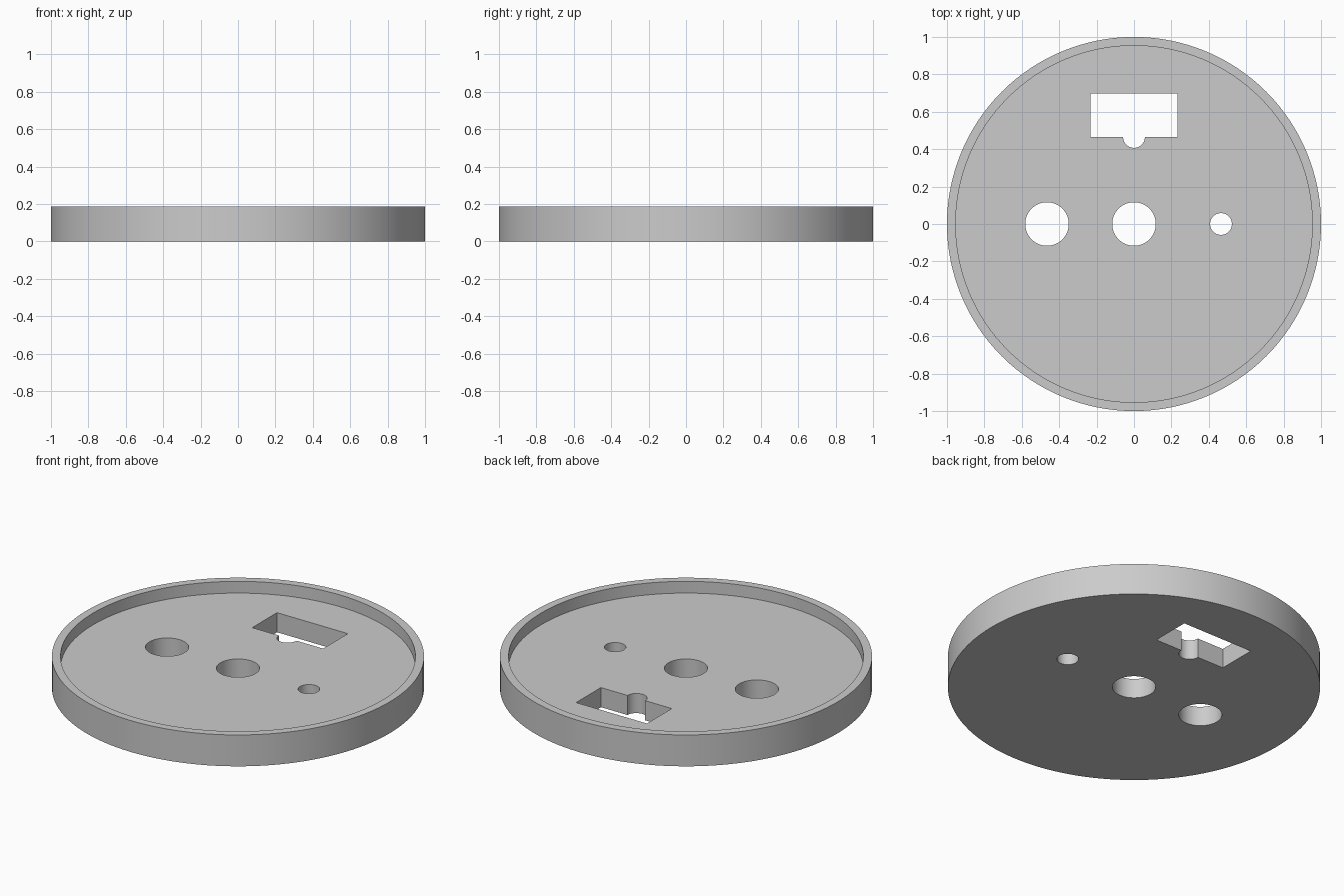
import bpy

# Remove the default cube if present
cube = bpy.data.objects.get("Cube")
if cube:
    bpy.data.objects.remove(cube, do_unlink=True)

UNIT = 2 / 86          # the disc is 86 design units across
HEIGHT, FLOOR = 8, 5   # rim height and floor thickness in design units


def cylinder(name, radius, bottom, top, x=0, y=0, sides=64):
    bpy.ops.mesh.primitive_cylinder_add(
        vertices=sides, radius=radius * UNIT, depth=(top - bottom) * UNIT,
        location=(x * UNIT, y * UNIT, (bottom + top) / 2 * UNIT))
    obj = bpy.context.object
    obj.name = name
    return obj


def box(name, width, depth, bottom, top, x, y):
    bpy.ops.mesh.primitive_cube_add(
        size=1, location=(x * UNIT, y * UNIT, (bottom + top) / 2 * UNIT))
    obj = bpy.context.object
    obj.name = name
    obj.scale = (width * UNIT, depth * UNIT, (top - bottom) * UNIT)
    bpy.ops.object.transform_apply(location=False, rotation=False, scale=True)
    return obj


def cut(target, cutter):
    cutter.hide_render = True
    mod = target.modifiers.new(cutter.name, "BOOLEAN")
    mod.operation, mod.solver, mod.object = "DIFFERENCE", "EXACT", cutter
    bpy.ops.object.select_all(action="DESELECT")
    target.select_set(True)
    bpy.context.view_layer.objects.active = target
    bpy.ops.object.modifier_apply(modifier=mod.name)
    bpy.data.objects.remove(cutter, do_unlink=True)


# Grey material
grey = bpy.data.materials.new("plain grey")
grey.use_nodes = True
colour = (0.6, 0.6, 0.6, 1)
grey.diffuse_color = colour
grey.node_tree.nodes["Principled BSDF"].inputs["Base Color"].default_value = colour

# Round plate with a shallow recess inside the rim
plate = cylinder("round_plate", 43, 0, HEIGHT, sides=128)
cut(plate, cylinder("recess", 41, FLOOR, HEIGHT + 4, sides=128))

# Row of through holes
for name, radius, x in (("side_hole", 5, -20), ("centre_hole", 5, 0), ("small_hole", 2.5, 20)):
    cut(plate, cylinder(name, radius, -2, HEIGHT + 2, x))

# Rectangular slot with a half-round notch in its front edge
cut(plate, box("slot", 20, 10, -2, HEIGHT + 2, 0, 25))
cut(plate, cylinder("slot_notch", 2.5, -3, HEIGHT + 3, 0, 20))

# Finish
plate.data.materials.clear()
plate.data.materials.append(grey)
for face in plate.data.polygons:
    face.material_index = 0
bpy.ops.object.shade_smooth_by_angle()
